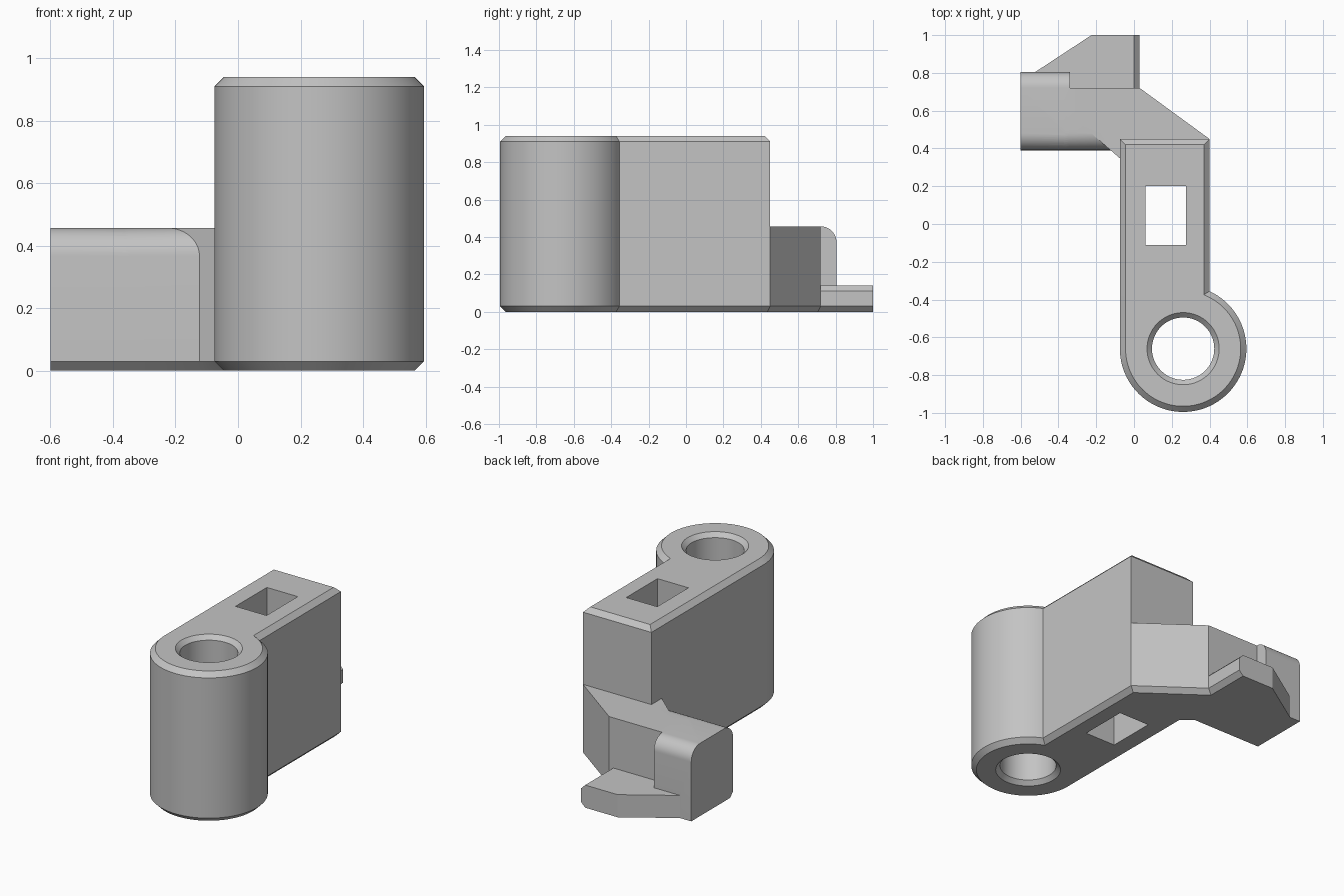
import bpy, bmesh, math
from mathutils import Vector

cube = bpy.data.objects.get("Cube")
if cube:
    bpy.data.objects.remove(cube)

grey = bpy.data.materials.new("plain grey")
grey.use_nodes = True
grey.diffuse_color = (0.55, 0.55, 0.55, 1)
grey.node_tree.nodes["Principled BSDF"].inputs["Base Color"].default_value = (0.55, 0.55, 0.55, 1)

CHAMFER = 0.03
HUB = Vector((0.26, -0.66))
HUB_R = 0.335
LEFT, RIGHT, BACK = -0.075, 0.40, 0.45
TOP, ARM_TOP, FOOT_TOP = 0.94, 0.457, 0.142


def loft(name, rings):
    """Solid through rings of equal length, capped at both ends."""
    bm = bmesh.new()
    loops = [[bm.verts.new(p) for p in ring] for ring in rings]
    n = len(loops[0])
    for a, b in zip(loops, loops[1:]):
        for i in range(n):
            j = (i + 1) % n
            bm.faces.new((a[i], a[j], b[j], b[i]))
    bm.faces.new(loops[0][::-1])
    bm.faces.new(loops[-1])
    bmesh.ops.recalc_face_normals(bm, faces=bm.faces)
    mesh = bpy.data.meshes.new(name)
    bm.to_mesh(mesh)
    bm.free()
    mesh.materials.append(grey)
    ob = bpy.data.objects.new(name, mesh)
    bpy.context.collection.objects.link(ob)
    return ob


def inset(points, amounts):
    """Move each edge of a counter-clockwise outline inward by its own amount."""
    n = len(points)
    normals = []
    for i in range(n):
        d = (Vector(points[(i + 1) % n]) - Vector(points[i])).normalized()
        normals.append(Vector((-d.y, d.x)))
    out = []
    for i, p in enumerate(points):
        a, b, da, db = normals[i - 1], normals[i], amounts[i - 1], amounts[i]
        det = a.x * b.y - a.y * b.x
        out.append((p[0] + (da * b.y - db * a.y) / det, p[1] + (a.x * db - b.x * da) / det))
    return out


def prism(name, points, top, low_edges, high_edges=None):
    """Upright prism with chamfers on the flagged bottom and top edges."""
    def ring(z, flags):
        return [(x, y, z) for x, y in inset(points, [CHAMFER * f for f in flags])]
    none = [0] * len(points)
    rings = [ring(0, low_edges), ring(CHAMFER, none)]
    if high_edges:
        rings += [ring(top - CHAMFER, none), ring(top, high_edges)]
    else:
        rings.append(ring(top, none))
    return loft(name, rings)


def arc(cx, cy, r, start, end, steps):
    return [(cx + r * math.cos(start + (end - start) * i / steps),
             cy + r * math.sin(start + (end - start) * i / steps)) for i in range(steps + 1)]


def rounded_block(name, x0, x1, back, back_r):
    """Bar along x: chamfered front bottom, rounded front top, optional rounded back top."""
    front, r = 0.39, 0.09
    profile = [(front + CHAMFER, 0), (back, 0)]
    if back_r:
        profile += arc(back - back_r, ARM_TOP - back_r, back_r, 0, math.pi / 2, 12)
    else:
        profile.append((back, ARM_TOP))
    profile += arc(front + r, ARM_TOP - r, r, math.pi / 2, math.pi, 12)
    profile.append((front, CHAMFER))
    return loft(name, [[(x, y, z) for y, z in profile] for x in (x0, x1)])


def combine(target, other, operation):
    mod = target.modifiers.new(operation.lower(), 'BOOLEAN')
    mod.operation, mod.object, mod.solver = operation, other, 'EXACT'
    bpy.context.view_layer.objects.active = target
    bpy.ops.object.modifier_apply(modifier=mod.name)
    bpy.data.objects.remove(other)


# Tall body with round hub
outline = [(RIGHT, BACK), (LEFT, BACK)]
outline += arc(*HUB, HUB_R, math.pi, 2 * math.pi + math.acos((RIGHT - HUB.x) / HUB_R), 64)
body = prism("bracket", outline, TOP, [1] * len(outline), [1] * len(outline))

# Diagonal arm behind the body
arm = prism("arm", [(RIGHT, 0.24), (RIGHT, BACK), (0.03, 0.72), (-0.3, 0.72),
                    (-0.3, 0.544), (0.05, 0.239)], ARM_TOP, [1, 1, 0, 0, 1, 0])

# Rounded end of the arm
bar = rounded_block("arm_bar", -0.37, 0.0, 0.72, 0)
end = rounded_block("arm_end", -0.6, -0.34, 0.805, 0.085)

# Low foot plate at the back
foot = prism("foot", [(0.03, 0.6), (0.03, 1.0), (-0.225, 1.0), (-0.53, 0.8), (-0.53, 0.6)],
             FOOT_TOP, [1, 0, 0, 0, 0], [1, 0, 0, 0, 0])

for part in (arm, bar, end, foot):
    combine(body, part, 'UNION')

# Bore through the hub, countersunk at both ends
bore_r, flare = 0.165, 0.026
levels = [(-0.02, bore_r + flare + 0.02), (flare, bore_r),
          (TOP - flare, bore_r), (TOP + 0.02, bore_r + flare + 0.02)]
bore = loft("bore", [[(x, y, z) for x, y in arc(*HUB, r, 0, 2 * math.pi, 64)[:-1]]
                     for z, r in levels])
combine(body, bore, 'DIFFERENCE')

# Rectangular slot through the body
slot = [(0.06, -0.11), (0.275, -0.11), (0.275, 0.2), (0.06, 0.2)]
combine(body, loft("slot", [[(x, y, z) for x, y in slot] for z in (-0.1, 1.1)]), 'DIFFERENCE')

bpy.ops.object.select_all(action='DESELECT')
body.select_set(True)
bpy.context.view_layer.objects.active = body
bpy.ops.object.shade_smooth_by_angle(angle=math.radians(30))
